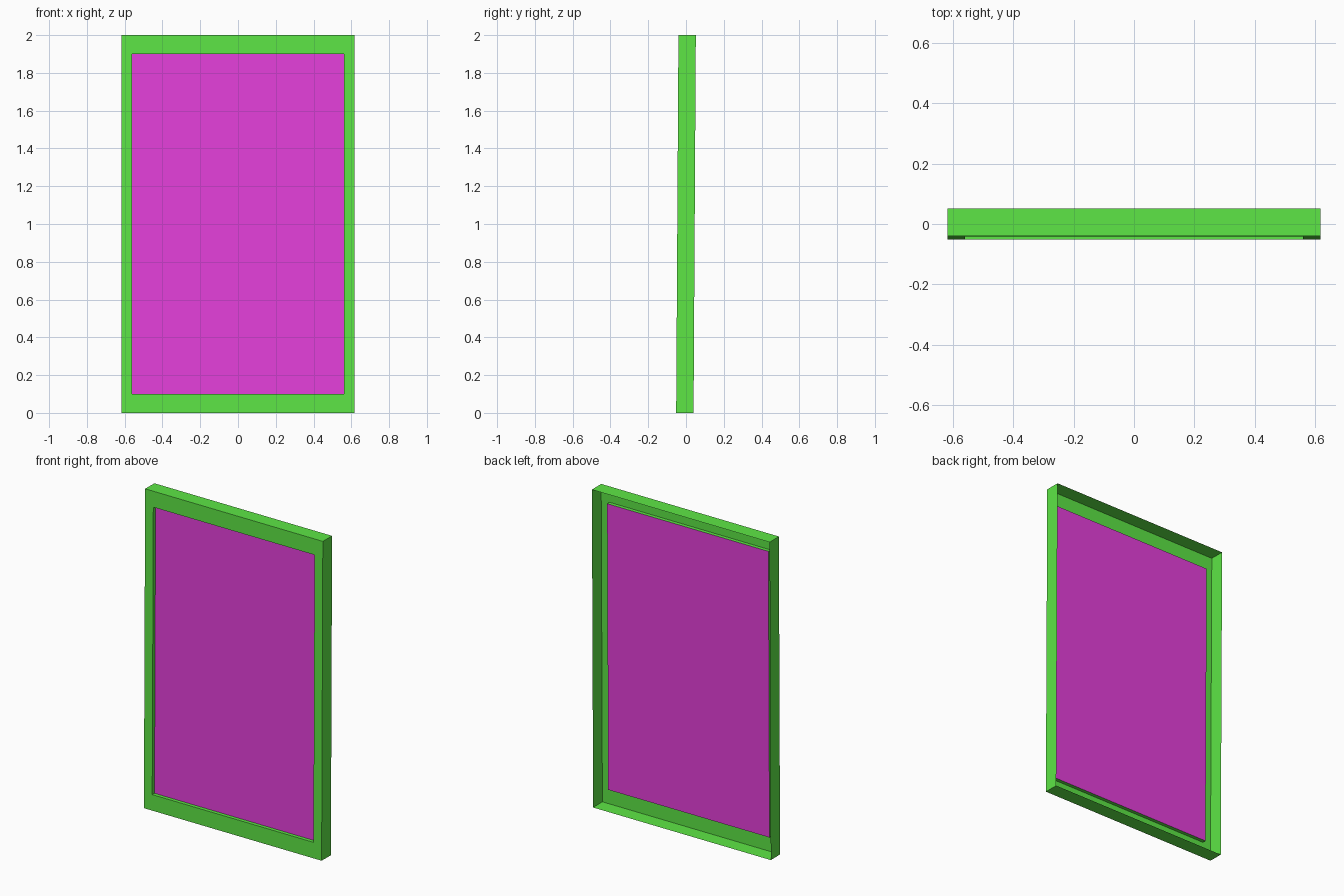
import bpy, bmesh, math

if "Cube" in bpy.data.objects:
    bpy.data.objects.remove(bpy.data.objects["Cube"])

HALF_H, HALF_W = 1.0, 0.617      # outer half sizes
IN_H, IN_W = 0.90, 0.56          # opening half sizes
FRONT, BACK = -0.046, 0.046      # frame depth
LIP = FRONT + 0.023              # panel recess


def material(name, color):
    m = bpy.data.materials.new(name)
    m.diffuse_color = color
    m.use_nodes = True
    m.node_tree.nodes["Principled BSDF"].inputs["Base Color"].default_value = m.diffuse_color
    return m


def sheet(name, rings, mat, fill=False):
    """Bridge rectangular rings (half width, half height, y) into one shell."""
    bm = bmesh.new()
    loops = [[bm.verts.new((sx * w, y, sz * h))
              for sx, sz in ((-1, -1), (1, -1), (1, 1), (-1, 1))]
             for w, h, y in rings]
    for a, b in zip(loops, loops[1:]):
        for i in range(4):
            j = (i + 1) % 4
            bm.faces.new((a[i], a[j], b[j], b[i]))
    if fill:
        bm.faces.new(loops[-1])
    me = bpy.data.meshes.new(name)
    bm.to_mesh(me)
    bm.free()
    me.materials.append(mat)
    ob = bpy.data.objects.new(name, me)
    bpy.context.collection.objects.link(ob)
    # the whole piece leans back very slightly
    ob.location.z = 1.0
    ob.rotation_euler.x = -math.atan(0.006)
    return ob


# Open-backed frame: outer walls, front border, inner lip
sheet("frame", [(HALF_W, HALF_H, BACK), (HALF_W, HALF_H, FRONT),
                (IN_W, IN_H, FRONT), (IN_W, IN_H, LIP)],
      material("frame_green", (0.11, 0.79, 0.06, 1)))

# Flat panel closing the recess
sheet("panel", [(IN_W, IN_H, LIP)],
      material("panel_magenta", (0.79, 0.05, 0.71, 1)), fill=True)
